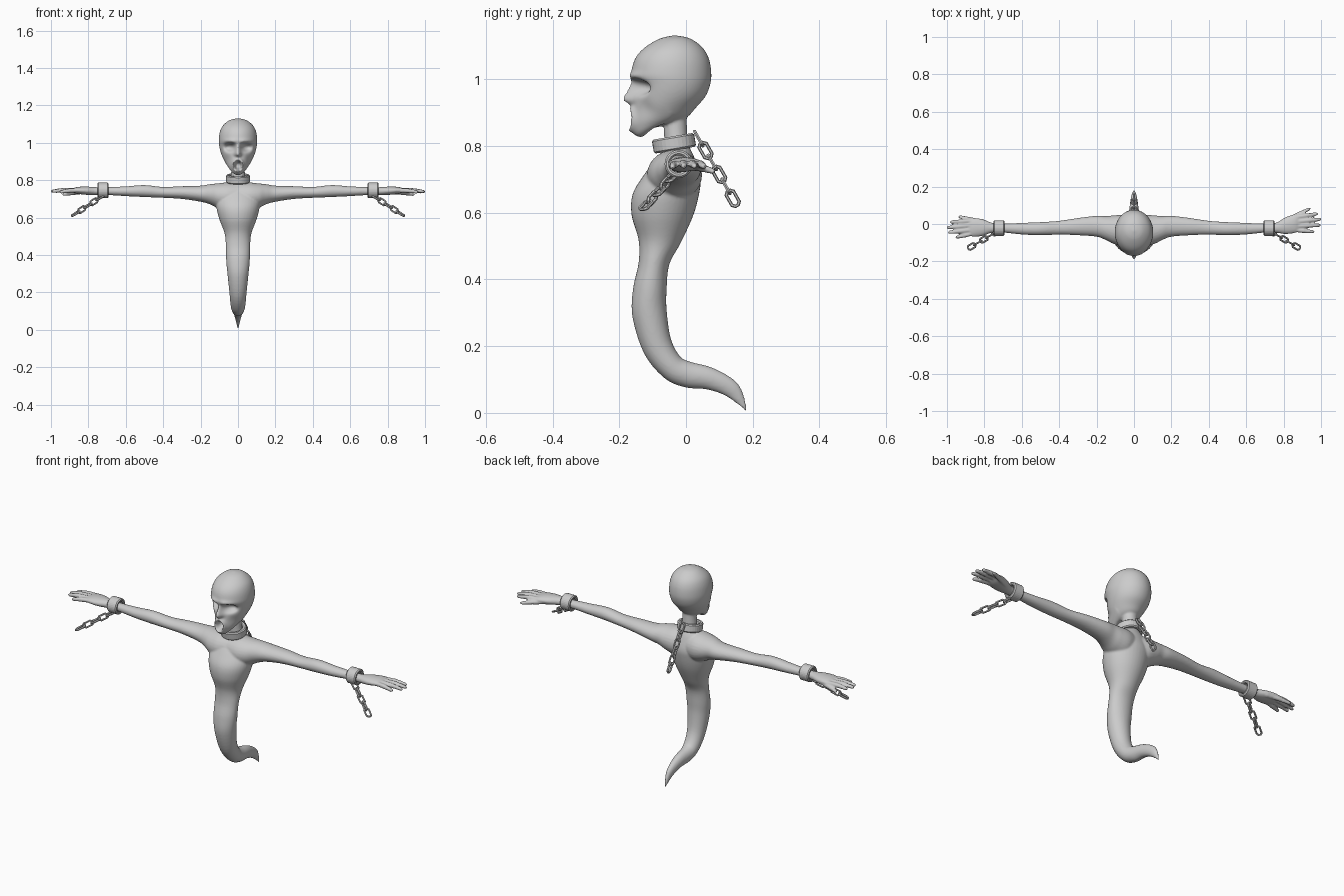
import bpy, bmesh, math
from mathutils import Vector as V

if "Cube" in bpy.data.objects:
    bpy.data.objects.remove(bpy.data.objects["Cube"])


def make(name, parts, smooth=True):
    """Each part is (list of rings, closed flag); rings are bridged and capped."""
    bm = bmesh.new()
    for rings, closed in parts:
        vs = [[bm.verts.new(p) for p in r] for r in rings]
        n = len(vs[0])
        for i in range(len(vs) if closed else len(vs) - 1):
            a, b = vs[i], vs[(i + 1) % len(vs)]
            for j in range(n):
                k = (j + 1) % n
                bm.faces.new((a[j], a[k], b[k], b[j]))
        if not closed:
            bm.faces.new(vs[0][::-1])
            bm.faces.new(vs[-1])
    bm.normal_update()
    bmesh.ops.recalc_face_normals(bm, faces=bm.faces)
    me = bpy.data.meshes.new(name)
    bm.to_mesh(me)
    bm.free()
    for p in me.polygons:
        p.use_smooth = smooth
    ob = bpy.data.objects.new(name, me)
    bpy.context.collection.objects.link(ob)
    return ob


def spline(keys, sub):
    """Catmull-Rom through tuples of numbers."""
    out = []
    for i in range(len(keys) - 1):
        a, b = keys[max(i - 1, 0)], keys[i]
        c, d = keys[i + 1], keys[min(i + 2, len(keys) - 1)]
        for s in range(sub):
            t = s / sub
            out.append([0.5 * (2 * q + (r - p) * t + (2 * p - 5 * q + 4 * r - w) * t * t
                               + (3 * q - p - 3 * r + w) * t ** 3)
                        for p, q, r, w in zip(a, b, c, d)])
    return out + [list(keys[-1])]


def ring(c, u, v, n):
    return [c + u * math.cos(2 * math.pi * i / n) + v * math.sin(2 * math.pi * i / n) for i in range(n)]


def profile_loft(keys, sub, n):
    """Keys: front y, front z, back y, back z, half width."""
    rings = []
    for fy, fz, by, bz, w in spline(keys, sub):
        f, b = V((0, fy, fz)), V((0, by, bz))
        rings.append(ring((f + b) / 2, V((max(w, .002), 0, 0)), (b - f) / 2, n))
    return rings


# torso, tail and neck
torso = profile_loft([
    (.182, .003, .185, .006, .002), (.124, .048, .158, .085, .016), (.064, .07, .085, .133, .026),
    (0, .076, .010, .154, .034), (-.062, .102, -.02, .172, .040), (-.124, .175, -.046, .225, .046),
    (-.160, .285, -.058, .309, .056), (-.159, .37, -.058, .37, .063), (-.142, .45, -.05, .445, .065),
    (-.142, .518, -.016, .509, .071), (-.163, .592, .022, .592, .100), (-.160, .655, .040, .66, .116),
    (-.127, .712, .043, .705, .115), (-.088, .763, .026, .763, .085), (-.066, .80, .008, .805, .045),
    (-.066, .85, .003, .855, .036), (-.06, .93, 0, .93, .036)], 5, 40)

# head with sockets, nose and open mouth
head = profile_loft([
    (-.04, 1.131, -.03, 1.131, .004), (-.082, 1.120, .012, 1.122, .045), (-.127, 1.092, .05, 1.094, .080),
    (-.153, 1.06, .07, 1.057, .097), (-.163, 1.02, .076, 1.01, .103), (-.155, .985, .07, .975, .100),
    (-.153, .95, .056, .945, .092), (-.157, .915, .030, .915, .079), (-.162, .885, .008, .89, .064),
    (-.162, .858, -.02, .876, .050), (-.154, .834, -.055, .868, .036), (-.135, .826, -.075, .864, .022),
    (-.12, .835, -.09, .856, .008)], 7, 96)


def bump(x, z, cx, cz, rx, rz, p=1.0):
    return math.exp(-(((x - cx) / rx) ** 2 + ((z - cz) / rz) ** 2) ** p)


for r in head:
    for p in r:
        if p.y > -.05:
            continue
        x, z = abs(p.x), p.z
        d = .036 * bump(x, z, .044, .977, .027, .022, 1.5)
        d -= .012 * bump(x, z, .035, 1.008, .04, .012)
        nose = max(0, min(1, (1.005 - z) / .06)) * max(0, min(1, (z - .918) / .018))
        d -= .036 * nose * math.exp(-(x / (.008 + .008 * nose)) ** 2)
        d += .012 * bump(x, z, .06, .905, .02, .03)
        m = math.hypot(x / .024, (z - .880) / .029)
        d -= .013 * math.exp(-((m - 1.1) / .3) ** 2)
        d += .045 * math.exp(-(m / .75) ** 4)
        p.y += d

parts = [(torso, False), (head, False)]


# arms and hands
def tube(a, b, ra, rb, drop=0.0):
    a, b = V(a), V(b)
    ax = (b - a).normalized()
    u = ax.cross(V((0, 0, 1))).normalized()
    w = ax.cross(u)
    out = []
    for t, k in ((0, .6), (.05, 1), (.3, .95), (.5, 1.08), (.75, .95), (.93, .85), (1, .35)):
        rad = (ra + (rb - ra) * t) * k
        out.append(ring(a.lerp(b, t) + V((0, 0, drop * math.sin(math.pi * t))), u * rad, w * rad, 12))
    return out


def arm(s, shift, fingers):
    keys = [(0, -.04, .715, .07, .07), (.06, -.035, .712, .082, .076), (.11, -.03, .717, .076, .066),
            (.15, -.022, .725, .064, .054), (.2, -.012, .728, .056, .043), (.3, -.014, .734, .046, .034),
            (.4, -.02, .735, .037, .029), (.5, -.025, .742, .035, .032), (.6, -.025, .741, .031, .026),
            (.7, -.022, .742, .024, .021), (.76, -.02, .742, .027, .021),
            (.81, -.02 + shift * .5, .744, .045, .022), (.86, -.02 + shift, .746, .050, .018),
            (.885, -.02 + shift, .746, .040, .009)]
    rings = [ring(V((s * x, y, z)), V((0, ry, 0)), V((0, 0, rz)), 28) for x, y, z, ry, rz in spline(keys, 5)]
    parts.append((rings, False))
    for base, tip in fingers:
        a, b = V(base), V(tip)
        a.x *= s
        b.x *= s
        parts.append((tube(a, b, .0125, .0105, .004), False))


arm(1, .022, [((.85, .034, .745), (.985, .055, .737)), ((.86, .012, .747), (1.003, .026, .738)),
              ((.86, -.011, .747), (1.0, -.006, .738)), ((.85, -.031, .744), (.965, -.042, .736)),
              ((.80, .012, .737), (.945, .085, .722))])
arm(-1, .002, [((.85, .018, .745), (.985, .010, .739)), ((.86, -.006, .747), (1.003, -.020, .740)),
               ((.86, -.030, .747), (.995, -.046, .740)), ((.85, -.048, .744), (.955, -.072, .736)),
               ((.80, .008, .737), (.940, .040, .722))])

body = make("ghost_body", parts)
rm = body.modifiers.new("fuse", 'REMESH')
rm.mode = 'VOXEL'
rm.voxel_size = .005
rm.use_smooth_shade = True
sm = body.modifiers.new("soften", 'SMOOTH')
sm.factor = .5
sm.iterations = 4


# collar and cuffs: flat bands
def band(name, c, axis, r_in, r_out, h):
    c, axis = V(c), V(axis).normalized()
    u = axis.cross(V((0, 1, 0))).normalized()
    w = axis.cross(u)
    b = .005
    prof = [(r_in, -h + b), (r_in + b, -h), (r_out - b, -h), (r_out, -h + b),
            (r_out, h - b), (r_out - b, h), (r_in + b, h), (r_in, h - b)]
    rings = []
    for i in range(32):
        t = 2 * math.pi * i / 32
        d = u * math.cos(t) + w * math.sin(t)
        rings.append([c + d * r + axis * k for r, k in prof])
    make(name, [(rings, True)], False)


band("neck_collar", (0, -.036, .808), (0, -.17, 1), .044, .064, .021)
for s, n in ((1, "right"), (-1, "left")):
    band(n + "_cuff", (s * .722, -.022, .746), (1, 0, 0), .026, .042, .029)


# chains: chamfered links turned by 90 degrees each time
def chain(name, start, end, count, side):
    start, end = V(start), V(end)
    ax = (end - start).normalized()
    s1 = V(side)
    s1 = (s1 - ax * s1.dot(ax)).normalized()
    s2 = ax.cross(s1)
    L, W, r, k = .025, .0125, .0055, .008
    path = [(L, W - k), (L - k, W), (k - L, W), (-L, W - k), (-L, k - W), (k - L, -W), (L - k, -W), (L, k - W)]
    links = []
    for i in range(count):
        c = start.lerp(end, i / (count - 1))
        u, n = (s1, s2) if i % 2 else (s2, s1)
        rings = []
        for a, b in path:
            d = (ax * math.copysign(1 if abs(a) == L else .5, a)
                 + u * math.copysign(1 if abs(b) == W else .5, b)).normalized()
            p = c + ax * a + u * b
            rings.append([p + (d * math.cos(t) + n * math.sin(t)) * r
                          for t in [math.pi / 3 * j for j in range(6)]])
        links.append((rings, True))
    make(name, links, False)


chain("collar_chain", (0, .038, .822), (0, .140, .643), 6, (0, 1, 0))
for s, n in ((1, "right"), (-1, "left")):
    chain(n + "_cuff_chain", (s * .738, -.044, .706), (s * .868, -.120, .622), 5, (0, 0, 1))
